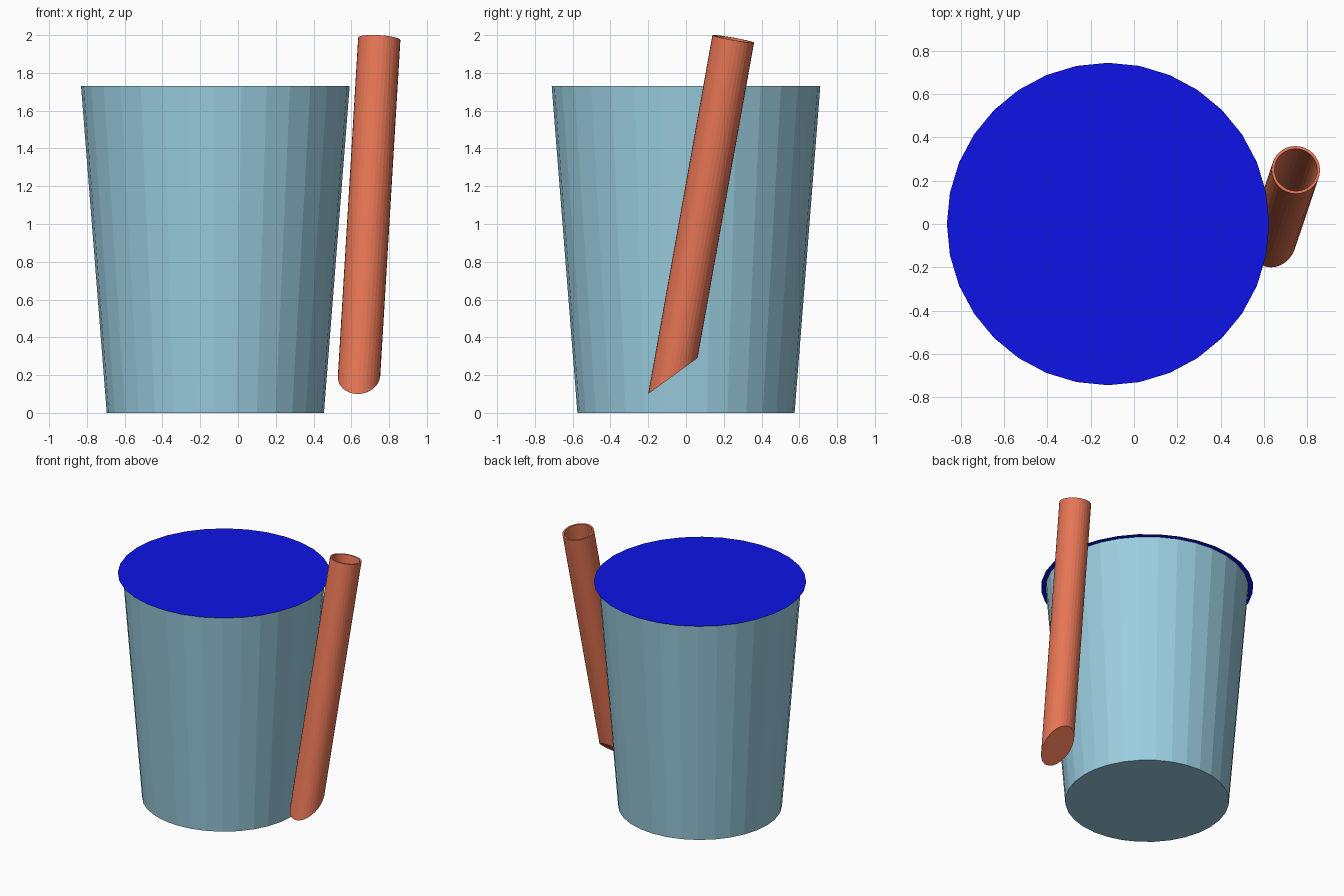
import bpy, bmesh, math
from mathutils import Vector

if "Cube" in bpy.data.objects:
    bpy.data.objects.remove(bpy.data.objects["Cube"])

SIDES = 32
CUP_X = -0.12


def material(name, rgb):
    m = bpy.data.materials.new(name)
    m.diffuse_color = (*rgb, 1)
    m.use_nodes = True
    m.node_tree.nodes["Principled BSDF"].inputs["Base Color"].default_value = m.diffuse_color
    return m


def finish(name, bm, mat):
    bmesh.ops.recalc_face_normals(bm, faces=bm.faces)
    me = bpy.data.meshes.new(name)
    bm.to_mesh(me)
    bm.free()
    me.materials.append(mat)
    ob = bpy.data.objects.new(name, me)
    bpy.context.collection.objects.link(ob)
    return ob


def loft(name, rings, mat):
    """Skin rings of points in order, capping the first and last."""
    bm = bmesh.new()
    vs = [[bm.verts.new(p) for p in ring] for ring in rings]
    for a, b in zip(vs, vs[1:]):
        for i in range(SIDES):
            j = (i + 1) % SIDES
            bm.faces.new((a[i], a[j], b[j], b[i]))
    bm.faces.new(vs[0])
    if len(vs) > 1:
        bm.faces.new(vs[-1])
    return finish(name, bm, mat)


def circle(centre, r, u=Vector((1, 0, 0)), v=Vector((0, 1, 0))):
    angles = [2 * math.pi * i / SIDES for i in range(SIDES)]
    return [centre + r * (math.cos(a) * u + math.sin(a) * v) for a in angles]


cup_mat = material("cup_blue", (0.33, 0.62, 0.75))
lid_mat = material("lid_blue", (0.004, 0.007, 0.8))
straw_mat = material("straw_red", (0.8, 0.18, 0.09))

# Tapered cup: outer wall up, thin inner wall back down
TOP = 1.73
loft("cup", [circle(Vector((CUP_X, 0, z)), r) for z, r in
             ((0, 0.575), (TOP, 0.711), (TOP, 0.701), (0.01, 0.565))], cup_mat)

# Flat lid disc, slightly wider than the rim
loft("lid", [circle(Vector((CUP_X, 0, TOP + 0.002)), 0.745)], lid_mat)

# Leaning hollow straw, square cut at the top and slanted at the closed foot
axis = Vector((0.06, 0.179, 1)).normalized()
u = Vector((1, 0, 0)).cross(axis).cross(axis).normalized()
v = axis.cross(u)
top_centre = Vector((0.748, 0.25, 1.98))
SLOPE = 0.73


def slant_cut(ring, lift):
    """Slide points along the straw axis onto the slanted foot plane."""
    out = []
    for p in ring:
        gap = p.z - (0.195 + lift) - SLOPE * (p.y + 0.07)
        out.append(p - axis * gap / (axis.z - SLOPE * axis.y))
    return out


outer = circle(top_centre, 0.112, u, v)
inner = circle(top_centre, 0.099, u, v)
loft("straw", [slant_cut(outer, 0), outer, inner, slant_cut(inner, 0.015)], straw_mat)
